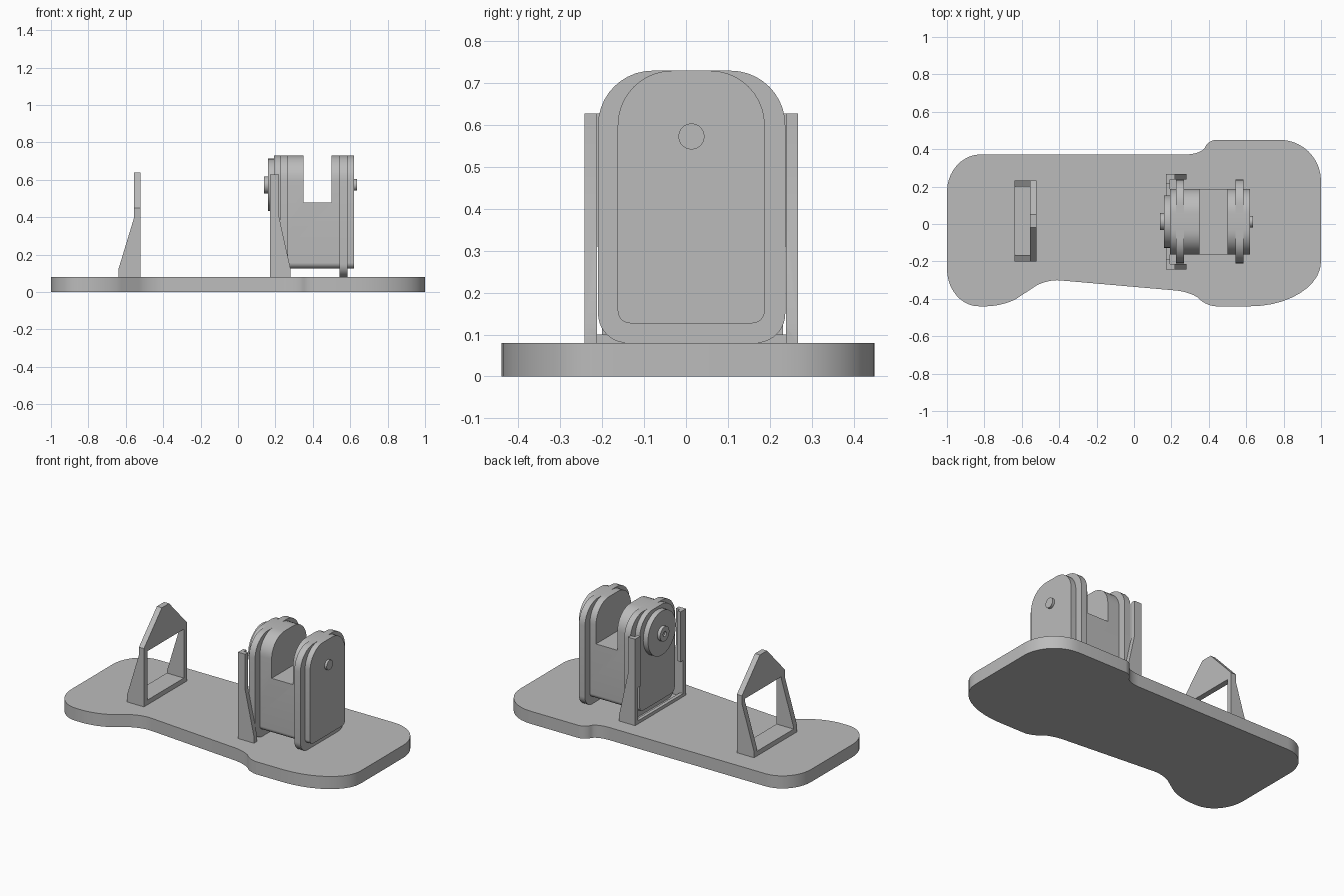
import bpy
import math
from mathutils import Vector

cube = bpy.data.objects.get("Cube")
if cube:
    bpy.data.objects.remove(cube, do_unlink=True)

grey = bpy.data.materials.new("plain grey")
grey.use_nodes = True
GREY = (0.5, 0.5, 0.5, 1)
grey.diffuse_color = GREY
grey.node_tree.nodes["Principled BSDF"].inputs["Base Color"].default_value = GREY


def rounded(corners, steps=10):
    """Round each corner (x, y, length before, length after) with a curve."""
    out = []
    for i, (x, y, a, b) in enumerate(corners):
        p = Vector((x, y))
        prev = Vector(corners[i - 1][:2])
        nxt = Vector(corners[(i + 1) % len(corners)][:2])
        s = p + (prev - p).normalized() * a
        e = p + (nxt - p).normalized() * b
        c, d = s.lerp(p, 0.55), e.lerp(p, 0.55)
        for k in range(steps + 1):
            t = k / steps
            u = 1 - t
            out.append(s * u**3 + c * 3 * u * u * t + d * 3 * u * t * t + e * t**3)
    return out


def prism(name, pts, axis, lo, hi):
    """Extrude a profile along an axis: x uses (y, z), y uses (x, z), z uses (x, y)."""
    place = {"x": lambda p, h: (h, p[0], p[1]),
             "y": lambda p, h: (p[0], h, p[1]),
             "z": lambda p, h: (p[0], p[1], h)}[axis]
    n = len(pts)
    verts = [place(p, h) for h in (lo, hi) for p in pts]
    faces = [list(range(n)), list(range(n, 2 * n))[::-1]]
    faces += [[i, i + n, (i + 1) % n + n, (i + 1) % n] for i in range(n)]
    mesh = bpy.data.meshes.new(name)
    mesh.from_pydata(verts, [], faces)
    mesh.materials.append(grey)
    ob = bpy.data.objects.new(name, mesh)
    bpy.context.collection.objects.link(ob)
    activate(ob)
    bpy.ops.object.mode_set(mode="EDIT")
    bpy.ops.mesh.select_all(action="SELECT")
    bpy.ops.mesh.normals_make_consistent(inside=False)
    bpy.ops.object.mode_set(mode="OBJECT")
    return ob


def activate(ob):
    bpy.ops.object.select_all(action="DESELECT")
    ob.select_set(True)
    bpy.context.view_layer.objects.active = ob


def box(name, x0, x1, y0, y1, z0, z1):
    return prism(name, [(x0, y0), (x1, y0), (x1, y1), (x0, y1)], "z", z0, z1)


def cut(ob, cutter):
    mod = ob.modifiers.new("cut", "BOOLEAN")
    mod.operation = "DIFFERENCE"
    mod.solver = "EXACT"
    mod.object = cutter
    activate(ob)
    bpy.ops.object.modifier_apply(modifier=mod.name)
    bpy.data.objects.remove(cutter, do_unlink=True)


def disc(name, radius, x0, x1, sides=40):
    pts = [(0.013 + radius * math.cos(2 * math.pi * i / sides),
            0.573 + radius * math.sin(2 * math.pi * i / sides)) for i in range(sides)]
    return prism(name, pts, "x", x0, x1)


def plate(name, y0, y1, z0, top, bottom, x0, x1):
    """Upright plate with large top and small bottom rounds."""
    return prism(name, rounded([(y0, z0, bottom, bottom), (y1, z0, bottom, bottom),
                                (y1, 0.73, top, top), (y0, 0.73, top, top)]), "x", x0, x1)


# Base slab
base = prism("base", rounded([
    (-1, -0.44, 0.2, 0.17), (-0.69, -0.44, 0.1, 0.08), (-0.47, -0.295, 0.07, 0.07),
    (0.31, -0.363, 0.09, 0.05), (0.39, -0.44, 0.05, 0.05), (1, -0.44, 0.38, 0.24),
    (1, 0.45, 0.22, 0.22), (0.40, 0.45, 0.04, 0.04), (0.36, 0.372, 0.04, 0.08),
    (-1, 0.372, 0.18, 0.2)]), "z", 0, 0.08)

# Gabled stand
gable = prism("gabled_stand", [(-0.52, 0.08), (-0.52, 0.64), (-0.555, 0.64),
                               (-0.555, 0.4), (-0.64, 0.12), (-0.64, 0.08)], "y", -0.2, 0.232)
cut(gable, box("opening", -0.8, -0.4, -0.165, 0.2, 0.11, 0.42))
for edge, peak, out in ((-0.2, -0.02, -0.3), (0.232, 0.052, 0.332)):
    cut(gable, prism("roof_slope", [(edge, 0.45), (peak, 0.64), (peak, 0.8),
                                    (out, 0.8), (out, 0.45)], "x", -0.8, -0.4))

# Slotted holder
holder = prism("slotted_holder", [(0.17, 0.08), (0.282, 0.08), (0.282, 0.12), (0.22, 0.4),
                                  (0.22, 0.628), (0.17, 0.628)], "y", -0.242, 0.267)
cut(holder, box("slot", 0.192, 0.4, -0.213, 0.239, 0.0, 0.8))
cut(holder, box("window", 0.1, 0.3, -0.19, 0.215, 0.1, 0.8))
cut(holder, box("wide_window", 0.1, 0.3, -0.213, 0.239, 0.1, 0.31))

# Housing with a notch between two cheeks
housing = plate("housing", -0.163, 0.188, 0.127, 0.13, 0.03, 0.193, 0.62)
cut(housing, box("notch", 0.35, 0.5, -0.5, 0.5, 0.48, 1))

# Wide flanges, notch leaves them whole
inner_flange = plate("inner_flange", -0.21, 0.237, 0.08, 0.13, 0.07, 0.225, 0.267)
outer_flange = plate("outer_flange", -0.21, 0.237, 0.08, 0.13, 0.07, 0.543, 0.585)

# Axle parts
washer = disc("washer", 0.14, 0.16, 0.195)
hub = disc("hub", 0.046, 0.14, 0.165)
cut(hub, disc("hub_hole", 0.016, 0.13, 0.15, 20))
pin = disc("pin_end", 0.031, 0.61, 0.635)

for ob in (base, gable, holder, housing, inner_flange, outer_flange, washer, hub, pin):
    activate(ob)
    bpy.ops.object.shade_smooth_by_angle(angle=math.radians(30))
